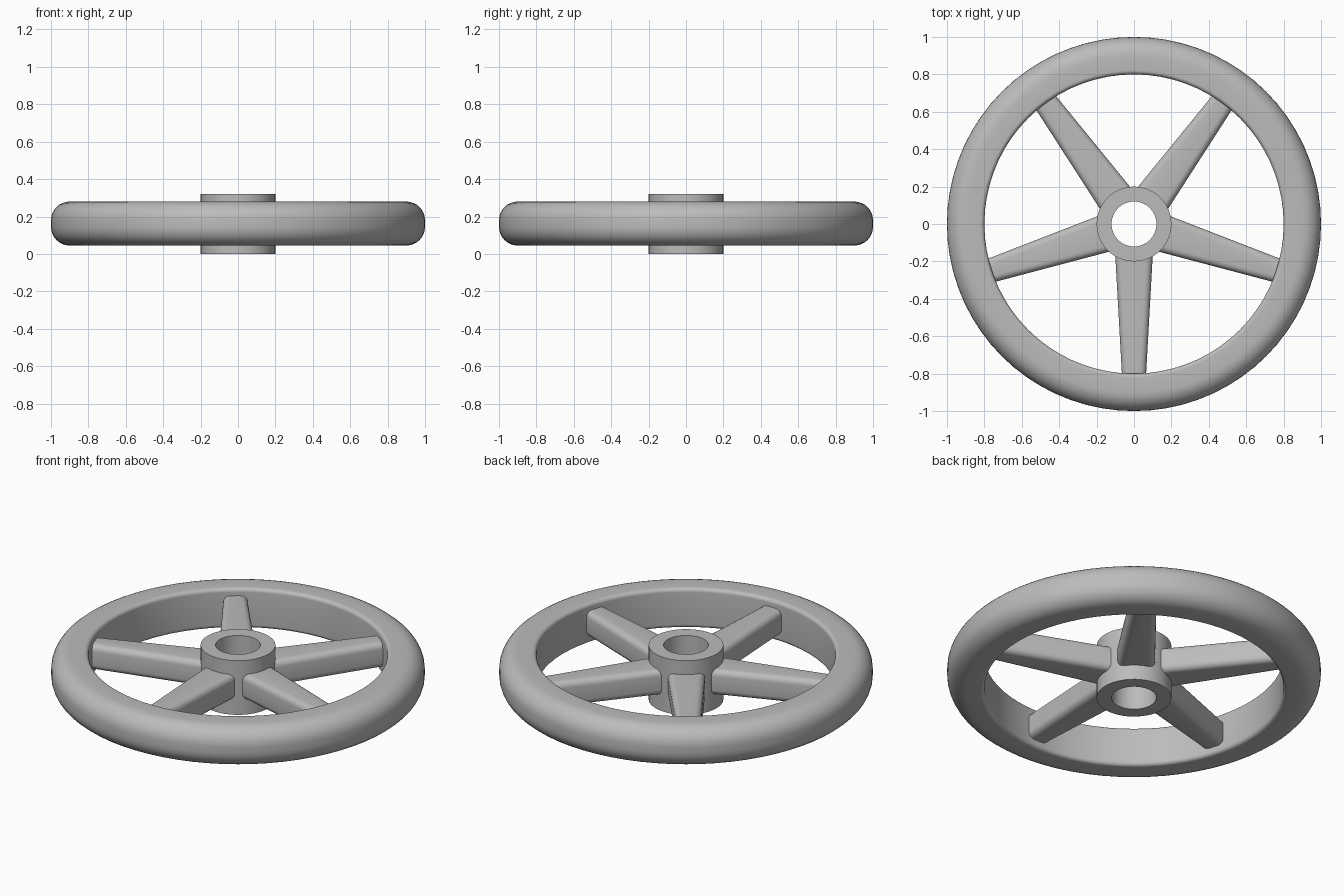
import bpy
import bmesh
from math import cos, sin, pi, radians
from mathutils import Matrix, Vector

if "Cube" in bpy.data.objects:
    bpy.data.objects.remove(bpy.data.objects["Cube"], do_unlink=True)

MID_Z = 0.1625
SPOKES = 5

metal = bpy.data.materials.new("grey metal")
metal.use_nodes = True
metal.diffuse_color = (0.5, 0.5, 0.5, 1)
metal.node_tree.nodes["Principled BSDF"].inputs["Base Color"].default_value = (0.5, 0.5, 0.5, 1)


def arc(cx, cy, radius, start, steps):
    """Quarter circle, counter-clockwise from start degrees."""
    angles = [radians(start + 90 * i / steps) for i in range(steps + 1)]
    return [(cx + radius * cos(a), cy + radius * sin(a)) for a in angles]


def rounded_box(x0, x1, y0, y1, r_left, r_right, steps):
    """Outline with separate corner radii on its left and right sides."""
    return (arc(x1 - r_right, y0 + r_right, r_right, 270, steps)
            + arc(x1 - r_right, y1 - r_right, r_right, 0, steps)
            + arc(x0 + r_left, y1 - r_left, r_left, 90, steps)
            + arc(x0 + r_left, y0 + r_left, r_left, 180, steps))


def finish(name, bm):
    bmesh.ops.recalc_face_normals(bm, faces=bm.faces)
    mesh = bpy.data.meshes.new(name)
    bm.to_mesh(mesh)
    bm.free()
    mesh.materials.append(metal)
    obj = bpy.data.objects.new(name, mesh)
    bpy.context.collection.objects.link(obj)
    bpy.ops.object.select_all(action="DESELECT")
    obj.select_set(True)
    bpy.context.view_layer.objects.active = obj
    bpy.ops.object.shade_smooth_by_angle(angle=radians(35))
    return obj


def bridge(bm, a, b):
    for i in range(len(a)):
        j = (i + 1) % len(a)
        bm.faces.new((a[i], a[j], b[j], b[i]))


def lathe(name, outline, segments):
    """Turn a closed (radius, z) outline around the z axis."""
    bm = bmesh.new()
    rings = []
    for k in range(segments):
        a = 2 * pi * k / segments
        rings.append([bm.verts.new((r * cos(a), r * sin(a), z)) for r, z in outline])
    for k in range(segments):
        bridge(bm, rings[k], rings[(k + 1) % segments])
    return finish(name, bm)


def spoke(name, angle):
    """Tapered bar with rounded edges running from the hub into the rim."""
    bm = bmesh.new()
    ends = []
    for radius, half_width in ((0.17, 0.1), (0.815, 0.064)):
        outline = rounded_box(-half_width, half_width, -0.075, 0.075, 0.035, 0.035, 5)
        ends.append([bm.verts.new((radius, y, MID_Z + z)) for y, z in outline])
    bridge(bm, ends[0], ends[1])
    for ring in ends:
        bm.faces.new(ring)
    bmesh.ops.rotate(bm, verts=bm.verts, cent=Vector(), matrix=Matrix.Rotation(angle, 3, "Z"))
    return finish(name, bm)


# Rim: full round outside, flat wall with small rounded edges inside
lathe("rim", rounded_box(0.8, 1.0, 0.045, 0.28, 0.022, 0.1, 8), 72)

# Hub: plain sleeve with an open bore
lathe("hub", [(0.12, 0), (0.2, 0), (0.2, 0.32), (0.12, 0.32)], 48)

# Spokes, the first pointing to the front
for n in range(SPOKES):
    spoke(f"spoke_{n + 1}", radians(-90 + 360 * n / SPOKES))
